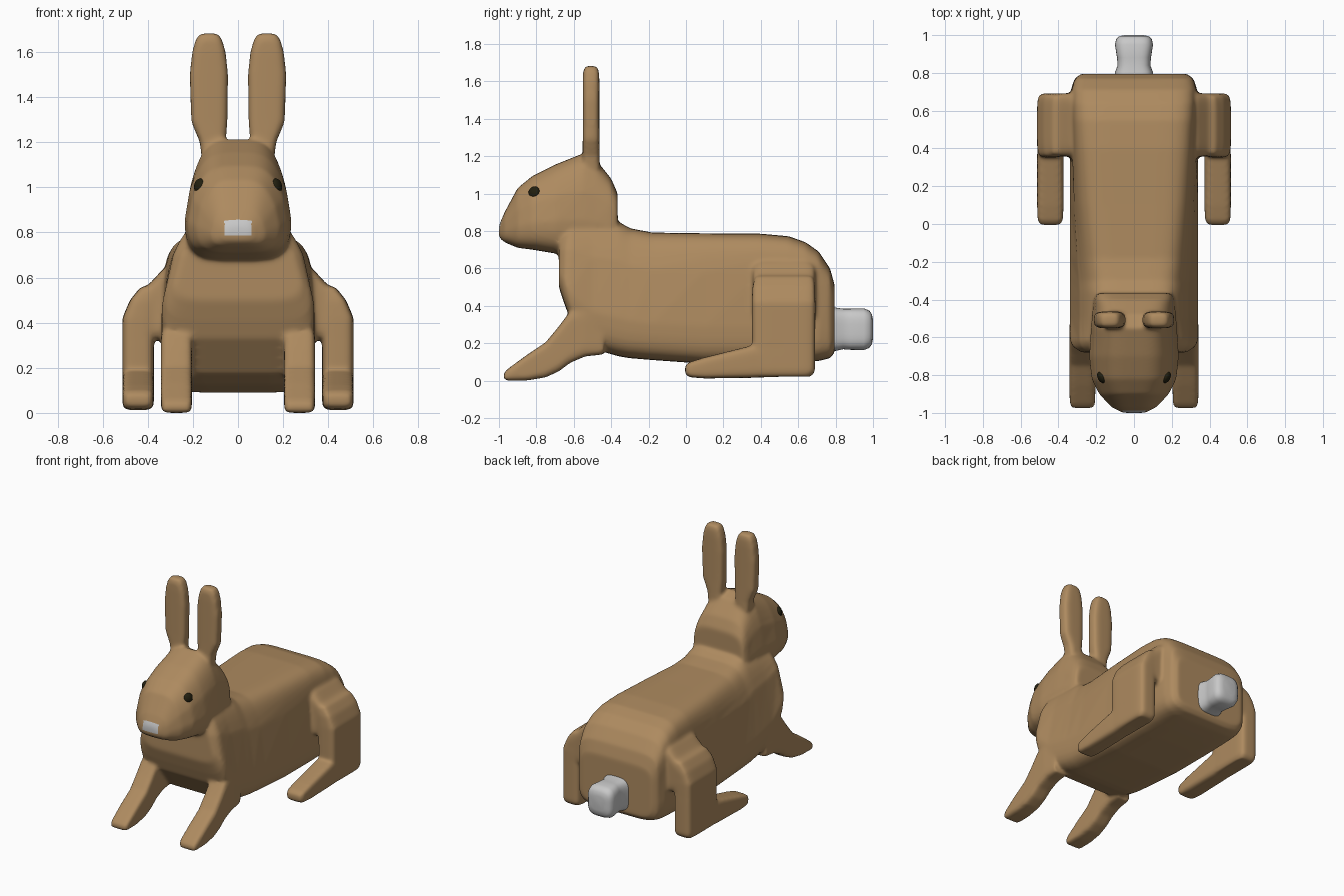
import bpy, bmesh, math
from mathutils import Vector


def material(name, rgb):
    m = bpy.data.materials.new(name)
    m.diffuse_color = (*rgb, 1)
    return m


brown = material("brown fur", (0.42, 0.255, 0.115))
pale = material("pale grey fur", (0.58, 0.58, 0.58))
dark = material("dark eye", (0.016, 0.014, 0.005))

# For each loft axis: where (u, v, t) land in (x, y, z)
PLACE = {"x": lambda u, v, t: (t, u, v),
         "y": lambda u, v, t: (u, t, v),
         "z": lambda u, v, t: (u, v, t)}


def loft(bm, axis, sections, n=5, count=40, mirror=1):
    """Rounded-box rings; section = (t, u centre, v low, v high, half width, top half width)."""
    rings = []
    for t, uc, v0, v1, wb, *rest in sections:
        wt = rest[0] if rest else wb
        ring = []
        for i in range(count):
            a = 2 * math.pi * (i + 0.5) / count
            c, s = math.cos(a), math.sin(a)
            cu = math.copysign(abs(c) ** (2 / n), c)
            sv = math.copysign(abs(s) ** (2 / n), s)
            w = wb + (wt - wb) * max(0, sv)
            x, y, z = PLACE[axis](uc + cu * w, (v0 + v1) / 2 + sv * (v1 - v0) / 2, t)
            ring.append(bm.verts.new((x * mirror, y, z)))
        rings.append(ring)
    faces = [bm.faces.new(rings[0]), bm.faces.new(rings[-1])]
    for r, q in zip(rings, rings[1:]):
        for i in range(count):
            j = (i + 1) % count
            faces.append(bm.faces.new((r[i], r[j], q[j], q[i])))
    bmesh.ops.recalc_face_normals(bm, faces=faces)


def finish(bm, name, *mats):
    for f in bm.faces:
        f.smooth = True
    me = bpy.data.meshes.new(name)
    bm.to_mesh(me)
    bm.free()
    ob = bpy.data.objects.new(name, me)
    bpy.context.collection.objects.link(ob)
    for m in mats:
        me.materials.append(m)
    return ob


bm = bmesh.new()

# Torso
loft(bm, "y", [
    (-0.68, 0, 0.50, 0.78, 0.28, 0.20), (-0.65, 0, 0.41, 0.82, 0.325, 0.22),
    (-0.62, 0, 0.33, 0.85, 0.34, 0.225), (-0.50, 0, 0.17, 0.86, 0.34, 0.22),
    (-0.36, 0, 0.13, 0.85, 0.34, 0.22), (-0.30, 0, 0.12, 0.815, 0.34, 0.23),
    (-0.18, 0, 0.11, 0.792, 0.34, 0.25), (0.10, 0, 0.09, 0.788, 0.34, 0.285),
    (0.40, 0, 0.09, 0.786, 0.34, 0.31), (0.55, 0, 0.095, 0.772, 0.34, 0.32),
    (0.64, 0, 0.10, 0.74, 0.34, 0.325), (0.71, 0, 0.105, 0.69, 0.335, 0.325),
    (0.77, 0, 0.12, 0.60, 0.315, 0.315), (0.795, 0, 0.15, 0.51, 0.28, 0.28)], n=6)

# Head and neck
loft(bm, "y", [
    (-1.00, 0, 0.765, 0.83, 0.06, 0.05), (-0.97, 0, 0.74, 0.90, 0.12, 0.085),
    (-0.90, 0, 0.71, 1.03, 0.185, 0.12), (-0.82, 0, 0.70, 1.095, 0.225, 0.15),
    (-0.70, 0, 0.68, 1.155, 0.238, 0.16), (-0.55, 0, 0.66, 1.215, 0.228, 0.16),
    (-0.48, 0, 0.66, 1.18, 0.222, 0.16), (-0.40, 0, 0.68, 1.08, 0.215, 0.18),
    (-0.365, 0, 0.74, 1.00, 0.20, 0.185)], n=4)

for side in (1, -1):
    # Ear
    loft(bm, "z", [
        (1.08, 0.105, -0.56, -0.46, 0.05), (1.20, 0.112, -0.553, -0.462, 0.057),
        (1.29, 0.127, -0.552, -0.463, 0.08), (1.50, 0.129, -0.552, -0.463, 0.085),
        (1.60, 0.129, -0.552, -0.463, 0.074), (1.65, 0.129, -0.55, -0.465, 0.06),
        (1.682, 0.129, -0.54, -0.475, 0.042)], n=4, mirror=side)
    # Hip bridge
    loft(bm, "x", [
        (0.25, 0.525, 0.30, 0.68, 0.17), (0.34, 0.525, 0.32, 0.63, 0.168),
        (0.39, 0.525, 0.33, 0.575, 0.166), (0.45, 0.525, 0.30, 0.53, 0.166),
        (0.49, 0.525, 0.30, 0.47, 0.16)], n=7, mirror=side)
    # Hind leg
    loft(bm, "z", [
        (0.022, 0.443, 0.37, 0.67, 0.06), (0.05, 0.443, 0.355, 0.69, 0.07),
        (0.42, 0.443, 0.352, 0.692, 0.07), (0.50, 0.427, 0.355, 0.688, 0.052),
        (0.56, 0.40, 0.37, 0.68, 0.03)], n=6, mirror=side)
    # Hind foot
    loft(bm, "y", [
        (-0.005, 0.443, 0.035, 0.08, 0.052), (0.02, 0.443, 0.018, 0.10, 0.067),
        (0.10, 0.443, 0.012, 0.125, 0.07), (0.34, 0.443, 0.015, 0.185, 0.07),
        (0.50, 0.443, 0.02, 0.20, 0.068)], n=5, mirror=side)
    # Front leg
    loft(bm, "y", [
        (-0.975, 0.273, 0.004, 0.04, 0.058), (-0.95, 0.273, 0.0, 0.065, 0.067),
        (-0.85, 0.273, 0.001, 0.138, 0.069), (-0.75, 0.273, 0.018, 0.205, 0.069),
        (-0.68, 0.273, 0.05, 0.29, 0.069), (-0.62, 0.273, 0.095, 0.37, 0.069),
        (-0.54, 0.273, 0.13, 0.40, 0.068), (-0.44, 0.273, 0.14, 0.38, 0.06)],
        n=6, mirror=side)

# Fuse into one soft body
body = finish(bm, "body", brown, pale)
remesh = body.modifiers.new("fuse", "REMESH")
remesh.mode = "VOXEL"
remesh.voxel_size = 0.011
remesh.use_smooth_shade = True
soften = body.modifiers.new("soften", "SMOOTH")
soften.factor = 0.5
soften.iterations = 10
bpy.context.view_layer.objects.active = body
body.select_set(True)
for name in ("fuse", "soften"):
    bpy.ops.object.modifier_apply(modifier=name)

# Nose patch: front faces near the muzzle tip
for p in body.data.polygons:
    c = p.center
    nose = c.y < -0.93 and abs(c.x) < 0.057 and 0.785 < c.z < 0.855
    p.material_index = 1 if nose else 0
    p.use_smooth = True

# Tail
bm = bmesh.new()
loft(bm, "y", [
    (0.77, 0, 0.155, 0.395, 0.105), (0.805, 0, 0.16, 0.39, 0.10),
    (0.84, 0, 0.168, 0.385, 0.087), (0.88, 0, 0.165, 0.385, 0.09),
    (0.95, 0, 0.163, 0.387, 0.101), (0.98, 0, 0.175, 0.375, 0.094),
    (0.994, 0, 0.195, 0.355, 0.078), (1.0, 0, 0.225, 0.325, 0.05)], n=3.5)
finish(bm, "tail", pale)

# Eyes
for side, name in ((1, "eye_left"), (-1, "eye_right")):
    bm = bmesh.new()
    bmesh.ops.create_uvsphere(bm, u_segments=20, v_segments=12, radius=0.032)
    eye = finish(bm, name, dark)
    eye.location = (0.172 * side, -0.812, 1.008)
    eye.scale = (0.6, 1, 1)
    eye.rotation_euler = (0, math.radians(-15 * side), math.radians(-28 * side))
